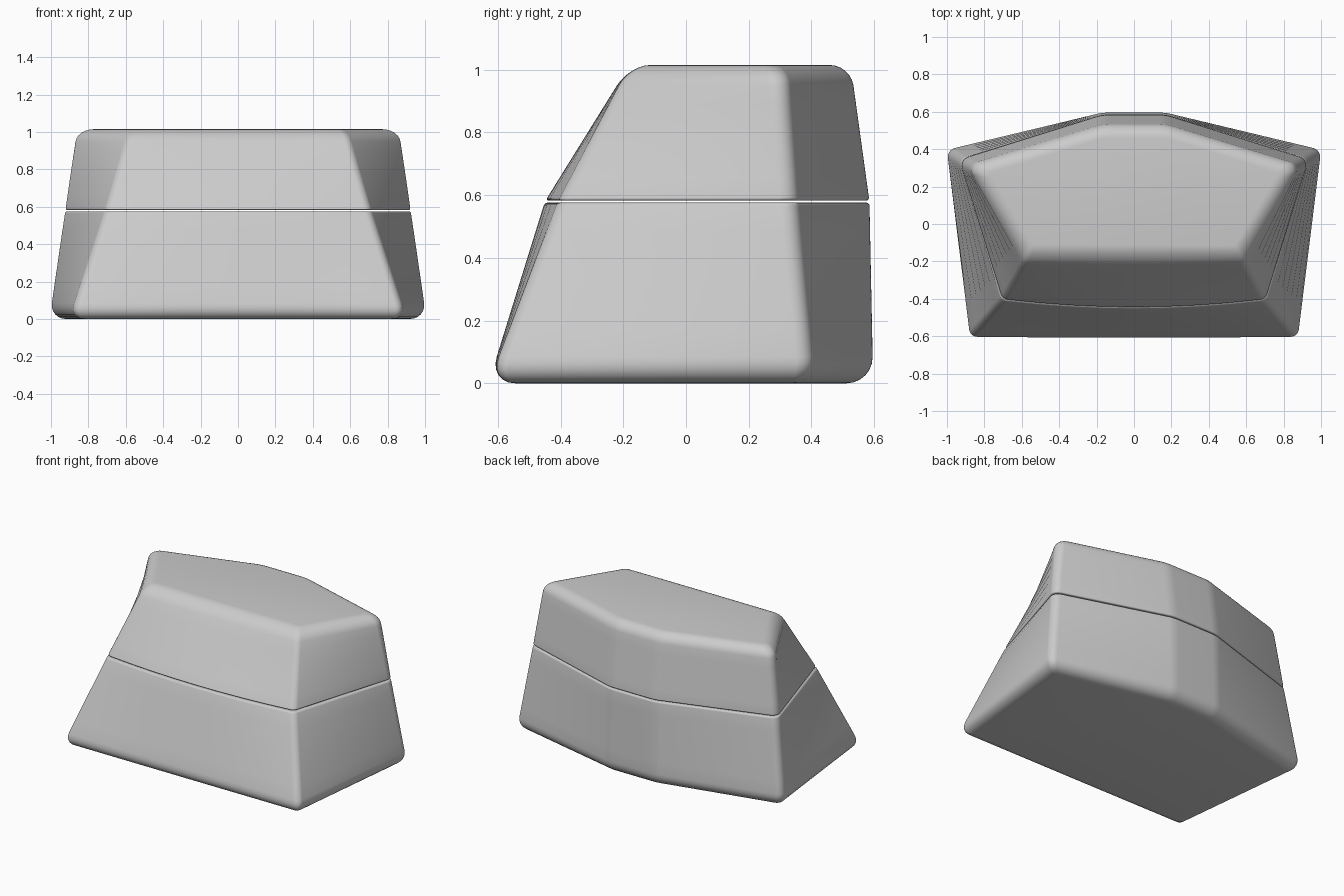
import bpy, bmesh, math
from mathutils import Vector

if "Cube" in bpy.data.objects:
    bpy.data.objects.remove(bpy.data.objects["Cube"])

grey = bpy.data.materials.new("light grey")
grey.diffuse_color = (0.6, 0.6, 0.6, 1)
grey.use_nodes = True
grey.node_tree.nodes["Principled BSDF"].inputs["Base Color"].default_value = grey.diffuse_color

# Right half of the outline at three heights: front, side and back corners, front bow
LEVELS = [
    (0.0, [(0.90, -0.63), (1.012, 0.405), (0.17, 0.597)], 0.0),
    (0.58, [(0.705, -0.41), (0.935, 0.345), (0.17, 0.585)], 0.04),
    (1.015, [(0.575, -0.18), (0.885, 0.31), (0.17, 0.525)], 0.0),
]
CORNER_RADII = [0.045, 0.05, 0.25]
ARC = 6
FRONT_STEPS = 8


def outline(z):
    lo, hi = (LEVELS[0], LEVELS[1]) if z <= 0.58 else (LEVELS[1], LEVELS[2])
    t = (z - lo[0]) / (hi[0] - lo[0])
    half = [Vector(a).lerp(Vector(b), t) for a, b in zip(lo[1], hi[1])]
    return half, lo[2] + (hi[2] - lo[2]) * t


def ring(z, inset):
    """Rounded six-sided outline, pulled inwards by inset."""
    half, bow = outline(z)
    pts = half + [Vector((-p.x, p.y)) for p in reversed(half)]
    radii = CORNER_RADII + CORNER_RADII[::-1]
    n = len(pts)
    dirs = [(pts[(i + 1) % n] - pts[i]).normalized() for i in range(n)]
    norms = [Vector((-d.y, d.x)) for d in dirs]
    out = []
    for i in range(n):
        na, nb = norms[i - 1], norms[i]
        miter = (na + nb) / (1 + na.dot(nb))
        radius = max(radii[i] - inset * 0.4, 0.015)
        centre = pts[i] + miter * (inset + radius)
        a0 = math.atan2(-na.y, -na.x)
        turn = na.angle(nb)
        for k in range(ARC + 1):
            a = a0 + turn * k / ARC
            out.append(centre + radius * Vector((math.cos(a), math.sin(a))))
    # bowed front edge
    a, b = out[-1], out[0]
    for k in range(1, FRONT_STEPS):
        s = k / FRONT_STEPS
        out.append(a.lerp(b, s) - Vector((0, bow * 4 * s * (1 - s))))
    return [(p.x, p.y, z) for p in out]


def block(name, z0, z1, r0, r1):
    """Closed lofted block with rounded lower and upper rims."""
    steps = []
    for k in range(7):
        a = math.pi / 2 * k / 6
        steps.append((z0 + r0 * (1 - math.sin(a)), r0 * (1 - math.cos(a))))
    steps.reverse()
    for k in range(1, 6):
        steps.append((z0 + r0 + (z1 - r1 - z0 - r0) * k / 6, 0))
    for k in range(7):
        a = math.pi / 2 * k / 6
        steps.append((z1 - r1 * (1 - math.sin(a)), r1 * (1 - math.cos(a))))
    # order by height
    steps.sort(key=lambda s: s[0])

    bm = bmesh.new()
    rings = [[bm.verts.new(p) for p in ring(z, i)] for z, i in steps]
    n = len(rings[0])
    for lo, hi in zip(rings, rings[1:]):
        for i in range(n):
            j = (i + 1) % n
            bm.faces.new((lo[i], lo[j], hi[j], hi[i]))
    bm.faces.new(rings[0][::-1])
    bm.faces.new(rings[-1])
    bmesh.ops.recalc_face_normals(bm, faces=bm.faces)
    mesh = bpy.data.meshes.new(name)
    bm.to_mesh(mesh)
    bm.free()
    mesh.materials.append(grey)
    obj = bpy.data.objects.new(name, mesh)
    bpy.context.collection.objects.link(obj)
    bpy.ops.object.select_all(action='DESELECT')
    obj.select_set(True)
    bpy.context.view_layer.objects.active = obj
    bpy.ops.object.shade_smooth_by_angle(angle=math.radians(40))
    return obj


# Lower and upper blocks, separated by a thin parting gap
block("lower_block", 0.0, 0.576, 0.085, 0.01)
block("upper_block", 0.583, 1.015, 0.01, 0.065)
